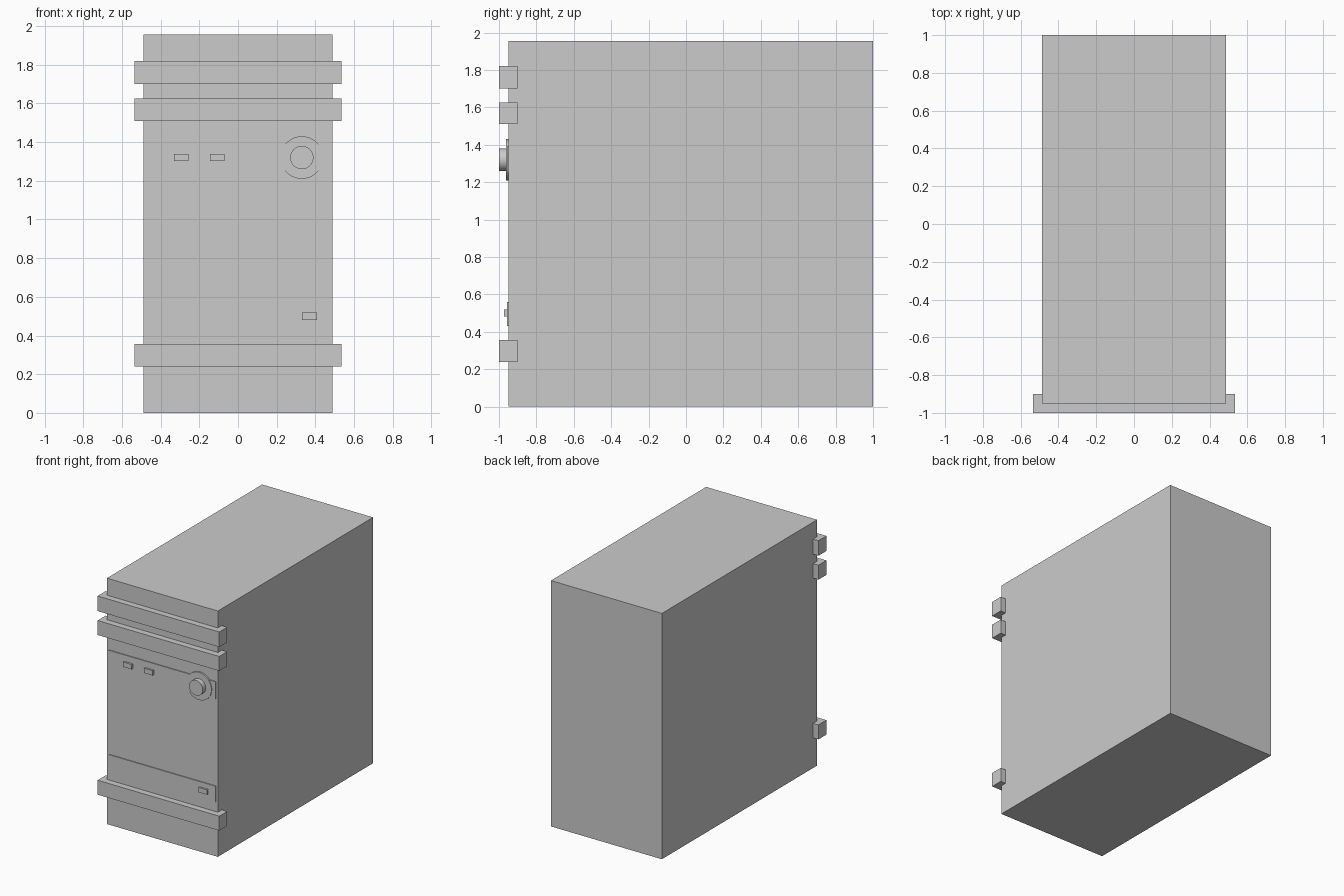
import bpy
from math import pi, radians

if "Cube" in bpy.data.objects:
    bpy.data.objects.remove(bpy.data.objects["Cube"])


def box(name, x0, x1, y0, y1, z0, z1):
    bpy.ops.mesh.primitive_cube_add(size=1, location=((x0 + x1) / 2, (y0 + y1) / 2, (z0 + z1) / 2))
    ob = bpy.context.object
    ob.name = name
    ob.scale = (x1 - x0, y1 - y0, z1 - z0)
    bpy.ops.object.transform_apply(location=False, rotation=False, scale=True)
    return ob


def disc(name, x, z, radius, y0, y1):
    bpy.ops.mesh.primitive_cylinder_add(vertices=48, radius=radius, depth=y1 - y0,
                                        location=(x, (y0 + y1) / 2, z), rotation=(pi / 2, 0, 0))
    ob = bpy.context.object
    ob.name = name
    bpy.ops.object.shade_smooth_by_angle(angle=radians(30))
    return ob


FACE = -0.95  # front face of the cabinet

# Cabinet
box("cabinet", -0.488, 0.488, FACE, 1.0, 0.0, 1.955)

# Protruding bars wrapping the front corners
for name, z0, z1 in (("bottom_bar", 0.24, 0.355),
                     ("middle_bar", 1.51, 1.625),
                     ("top_bar", 1.70, 1.82)):
    box(name, -0.535, 0.535, -1.0, -0.90, z0, z1)

# Thin front strips
box("upper_strip", -0.47, 0.47, -0.957, FACE + 0.01, 1.25, 1.39)
box("lower_strip", -0.47, 0.47, -0.957, FACE + 0.01, 0.43, 0.56)

# Round control: base plate and knob
disc("knob_plate", 0.33, 1.32, 0.11, -0.962, FACE + 0.01)
disc("knob", 0.33, 1.32, 0.06, -1.0, FACE + 0.01)

# Small rectangular buttons
for name, x, z in (("left_button", -0.293, 1.32),
                   ("right_button", -0.108, 1.32),
                   ("lower_button", 0.37, 0.50)):
    box(name, x - 0.038, x + 0.038, -0.972, FACE + 0.01, z - 0.019, z + 0.019)
